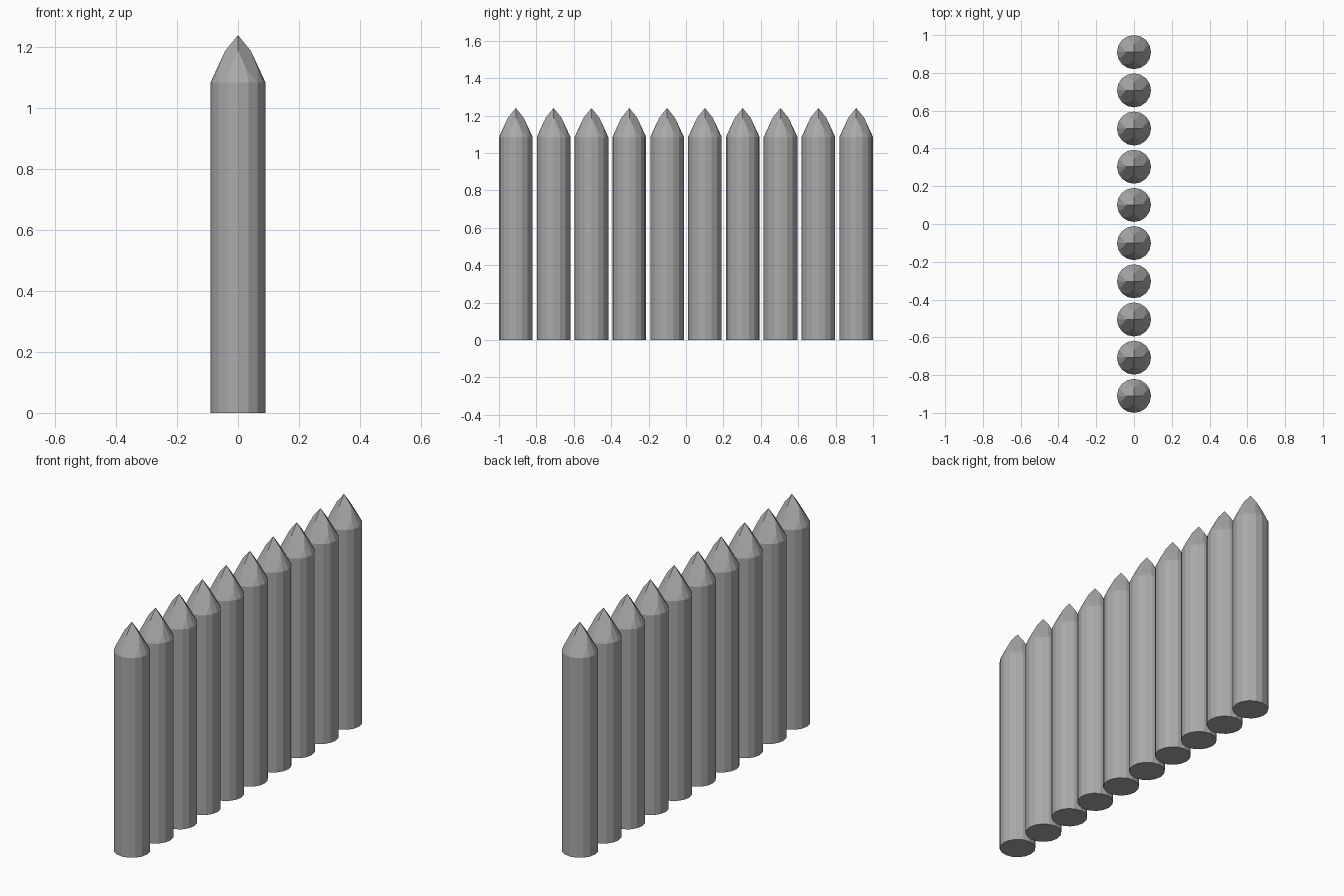
import bpy, bmesh, math
from mathutils import Vector

cube = bpy.data.objects.get("Cube")
if cube:
    bpy.data.objects.remove(cube, do_unlink=True)

COUNT, RADIUS, SIDES = 10, 0.09, 16
SHOULDER, TIP = 1.085, 1.24
STEP = 2 * (1 - RADIUS) / (COUNT - 1)

grey = bpy.data.materials.new("stake grey")
grey.use_nodes = True
grey.diffuse_color = (0.4, 0.4, 0.4, 1)
grey.node_tree.nodes["Principled BSDF"].inputs["Base Color"].default_value = (0.4, 0.4, 0.4, 1)


def ring(bm, radius, z):
    return [bm.verts.new((radius * math.cos(a), radius * math.sin(a), z))
            for a in (math.tau * i / SIDES for i in range(SIDES))]


# Round post with a steep blank cone on top
bm = bmesh.new()
rings = [ring(bm, r, z) for r, z in ((RADIUS, 0), (RADIUS, SHOULDER), (0.046, 1.18), (0.015, 1.25))]
for low, high in zip(rings, rings[1:]):
    for i in range(SIDES):
        j = (i + 1) % SIDES
        bm.faces.new((low[i], low[j], high[j], high[i]))
bm.faces.new(rings[0][::-1])
bm.faces.new(rings[-1])

# Four slanted cuts sharpen the tip, leaving ridges along the x and y axes
for k in range(4):
    a = math.tau * (k + 0.5) / 4
    normal = Vector((math.cos(a) * (TIP - SHOULDER), math.sin(a) * (TIP - SHOULDER), RADIUS))
    cut = bmesh.ops.bisect_plane(bm, geom=bm.verts[:] + bm.edges[:] + bm.faces[:], dist=1e-5,
                                 plane_co=(0, 0, TIP), plane_no=normal, clear_outer=True)
    edges = [e for e in cut["geom_cut"] if isinstance(e, bmesh.types.BMEdge) and e.is_boundary]
    bmesh.ops.holes_fill(bm, edges=edges, sides=0)
bmesh.ops.remove_doubles(bm, verts=bm.verts[:], dist=1e-5)
bmesh.ops.recalc_face_normals(bm, faces=bm.faces[:])
mesh = bpy.data.meshes.new("stake")
bm.to_mesh(mesh)
bm.free()
mesh.materials.append(grey)

# Row of identical stakes
for i in range(COUNT):
    stake = bpy.data.objects.new(f"stake_{i + 1}", mesh)
    stake.location.y = -1 + RADIUS + i * STEP
    bpy.context.collection.objects.link(stake)
